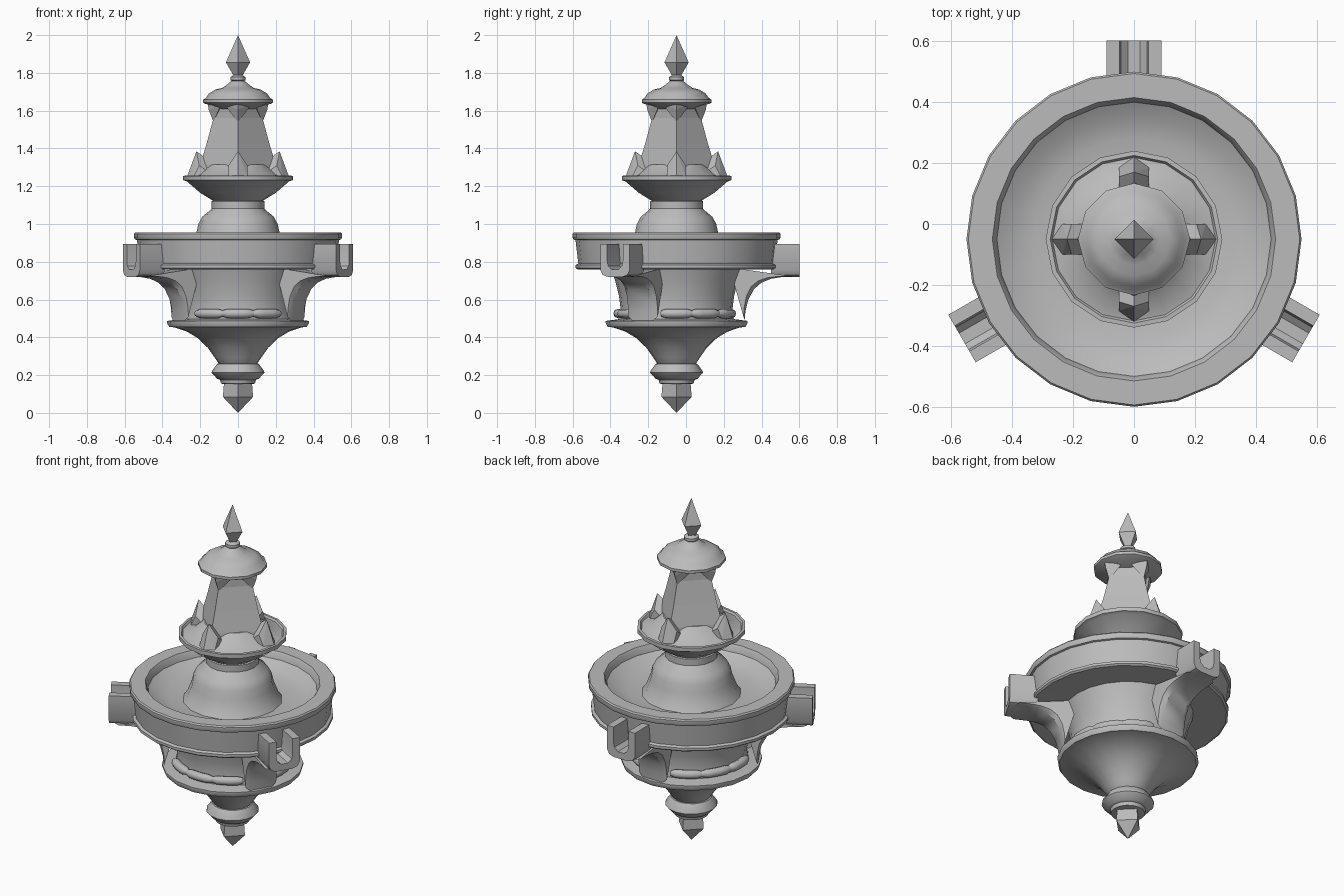
import bpy, bmesh
from math import radians, cos, sin, pi
from mathutils import Matrix, Vector

if "Cube" in bpy.data.objects:
    bpy.data.objects.remove(bpy.data.objects["Cube"])

AXIS = Matrix.Translation((0, -0.05, 0))
stone = bpy.data.materials.new("grey stone")
stone.use_nodes = True
GREY = (0.5, 0.5, 0.5, 1)
stone.diffuse_color = GREY
stone.node_tree.nodes["Principled BSDF"].inputs["Base Color"].default_value = GREY


def finish(name, bm, angle=0, smooth=32):
    """Turn a bmesh into an object rotated about the central axis."""
    bmesh.ops.recalc_face_normals(bm, faces=bm.faces)
    bm.transform(AXIS @ Matrix.Rotation(radians(angle), 4, "Z"))
    mesh = bpy.data.meshes.new(name)
    bm.to_mesh(mesh)
    bm.free()
    mesh.materials.append(stone)
    if smooth:
        mesh.shade_smooth()
        mesh.set_sharp_from_angle(angle=radians(smooth))
    obj = bpy.data.objects.new(name, mesh)
    bpy.context.collection.objects.link(obj)
    return obj


def bridge(bm, rings, closed=False):
    """Skin neighbouring rings of vertices, capping the ends unless closed."""
    pairs = list(zip(rings, rings[1:]))
    if closed:
        pairs.append((rings[-1], rings[0]))
    n = len(rings[0])
    for a, b in pairs:
        for i in range(n):
            j = (i + 1) % n
            bm.faces.new((a[i], a[j], b[j], b[i]))
    if not closed:
        bm.faces.new(rings[0])
        bm.faces.new(rings[-1])


def lathe(name, profile, sides, smooth=32):
    """Revolve (radius, height) points around the axis."""
    bm = bmesh.new()
    turn = 2 * pi / sides
    rings = [[bm.verts.new((r * cos(i * turn), r * sin(i * turn), z))
              for i in range(sides)] for r, z in profile]
    bridge(bm, rings)
    bmesh.ops.remove_doubles(bm, verts=bm.verts, dist=0.0005)
    return finish(name, bm, 0, smooth)


def ornament(name, points, angle):
    """Faceted carving from (radius, half width, height) points."""
    bm = bmesh.new()
    for r, w, z in points:
        for s in ((-1, 1) if w else (1,)):
            bm.verts.new((r, s * w, z))
    out = bmesh.ops.convex_hull(bm, input=bm.verts)
    loose = [v for v in out["geom_interior"] if isinstance(v, bmesh.types.BMVert)]
    bmesh.ops.delete(bm, geom=loose, context="VERTS")
    finish(name, bm, angle, 0)


# Hanging bud and lower collar
lathe("bottom_bud", [(0, 0), (0.08, 0.085), (0.074, 0.16)], 4, 0)
lathe("lower_collar", [(0.07, 0.152), (0.09, 0.155), (0.095, 0.175), (0.11, 0.18),
                       (0.14, 0.213), (0.138, 0.222), (0.11, 0.26), (0.08, 0.262)], 16)

# Flared foot and its disc
lathe("flared_foot", [(0.09, 0.25), (0.105, 0.265), (0.125, 0.295), (0.16, 0.345),
                      (0.215, 0.397), (0.27, 0.43), (0.335, 0.452), (0.365, 0.456),
                      (0.375, 0.475), (0.375, 0.487), (0.33, 0.493), (0.28, 0.5)], 20)

# Tapered drum below the basin
lathe("drum", [(0.305, 0.488), (0.295, 0.54), (0.305, 0.62), (0.325, 0.7), (0.35, 0.77)], 24)

# Main basin with raised lips
lathe("basin", [(0.3, 0.765), (0.525, 0.76), (0.535, 0.768), (0.535, 0.783),
                (0.52, 0.79), (0.535, 0.915), (0.545, 0.918), (0.55, 0.927),
                (0.55, 0.948), (0.544, 0.956), (0.465, 0.956), (0.458, 0.945),
                (0.45, 0.915), (0.4, 0.885), (0.33, 0.865), (0.2, 0.86)], 24)

# Bell pedestal inside the basin
lathe("bell_pedestal", [(0.27, 0.855), (0.245, 0.89), (0.22, 0.955), (0.21, 1.0),
                        (0.19, 1.038), (0.145, 1.075), (0.14, 1.082), (0.14, 1.12),
                        (0.12, 1.13)], 16)

# Upper dish
lathe("upper_dish", [(0.12, 1.115), (0.135, 1.125), (0.2, 1.165), (0.27, 1.225),
                     (0.29, 1.232), (0.29, 1.255), (0.275, 1.256), (0.268, 1.245),
                     (0.21, 1.26), (0.15, 1.315), (0.1, 1.32)], 16)

# Square tower
lathe("tower", [(0.205, 1.28), (0.2, 1.315), (0.165, 1.43), (0.13, 1.56), (0.128, 1.64)], 4, 0)

# Carvings on the tower corners
for k, side in enumerate(("left", "back", "right", "front")):
    ornament("lower_leaf_" + side,
             [(0.27, 0, 1.25), (0.25, 0, 1.305), (0.22, 0, 1.385), (0.185, 0, 1.36),
              (0.235, 0.05, 1.25), (0.205, 0.05, 1.31), (0.15, 0.05, 1.27)], 90 * k)
    ornament("upper_leaf_" + side,
             [(0.16, 0, 1.635), (0.155, 0, 1.605), (0.13, 0, 1.54),
              (0.1, 0.065, 1.635), (0.1, 0.055, 1.61), (0.08, 0, 1.63)], 90 * k)

# Cap, neck ring and finial
lathe("cap", [(0.1, 1.61), (0.14, 1.628), (0.175, 1.637), (0.184, 1.642), (0.184, 1.658),
              (0.17, 1.668), (0.155, 1.69), (0.12, 1.712), (0.085, 1.72), (0.06, 1.737),
              (0.035, 1.757)], 12)
lathe("neck_ring", [(0.025, 1.75), (0.04, 1.762), (0.04, 1.778), (0.02, 1.79)], 12)
lathe("finial", [(0.018, 1.775), (0.064, 1.856), (0, 2.0)], 4, 0)

# Brackets, spouts and bead courses, three around
W = 0.09
ARM = [(0.36, 0.49), (0.365, 0.54), (0.38, 0.6), (0.41, 0.655), (0.45, 0.69),
       (0.5, 0.71), (0.55, 0.718), (0.62, 0.722)]
TROUGH = [(W, 0.895), (W, 0.755), (0.075, 0.73), (0.045, 0.72)]
INNER = [(0.02, 0.758), (0.042, 0.778), (0.048, 0.805), (0.048, 0.895)]
half = TROUGH + [(-x, z) for x, z in reversed(TROUGH)]
section = half + [(-x, z) for x, z in reversed(INNER)] + INNER
for angle, side in ((90, "back"), (210, "right"), (330, "left")):
    # Curved bracket arm, fanned from a hidden inner corner
    bm = bmesh.new()
    hub = Vector((0.28, 0.77))
    rings = []
    for p in map(Vector, ARM):
        d = (hub - p).normalized()
        q, inner = p + d * 0.02, p.lerp(hub, 0.97)
        rings.append([bm.verts.new((a.x, w, a.y)) for a, w in
                      ((inner, W), (q, W), (p, W - 0.025), (p, 0.025 - W), (q, -W), (inner, -W))])
    bridge(bm, rings)
    finish("bracket_" + side, bm, angle)

    # Open U-shaped spout
    bm = bmesh.new()
    bridge(bm, [[bm.verts.new((r, x, z)) for x, z in section] for r in (0.5, 0.652)])
    finish("spout_" + side, bm, angle)

    # Rounded beads filling the bay opposite the spout
    for n in (-1, 0, 1):
        bm = bmesh.new()
        rings = []
        for i in range(7):
            a = radians(-15 + 5 * i)
            t = 0.017 if i in (0, 6) else 0.025
            rings.append([bm.verts.new(((0.31 + t * cos(b)) * cos(a), (0.31 + t * cos(b)) * sin(a),
                                        0.526 + t * sin(b)))
                          for b in (2 * pi * k / 8 for k in range(8))])
        bridge(bm, rings)
        finish("bead_%s_%d" % (side, n + 2), bm, angle + 180 + 30 * n, 50)
